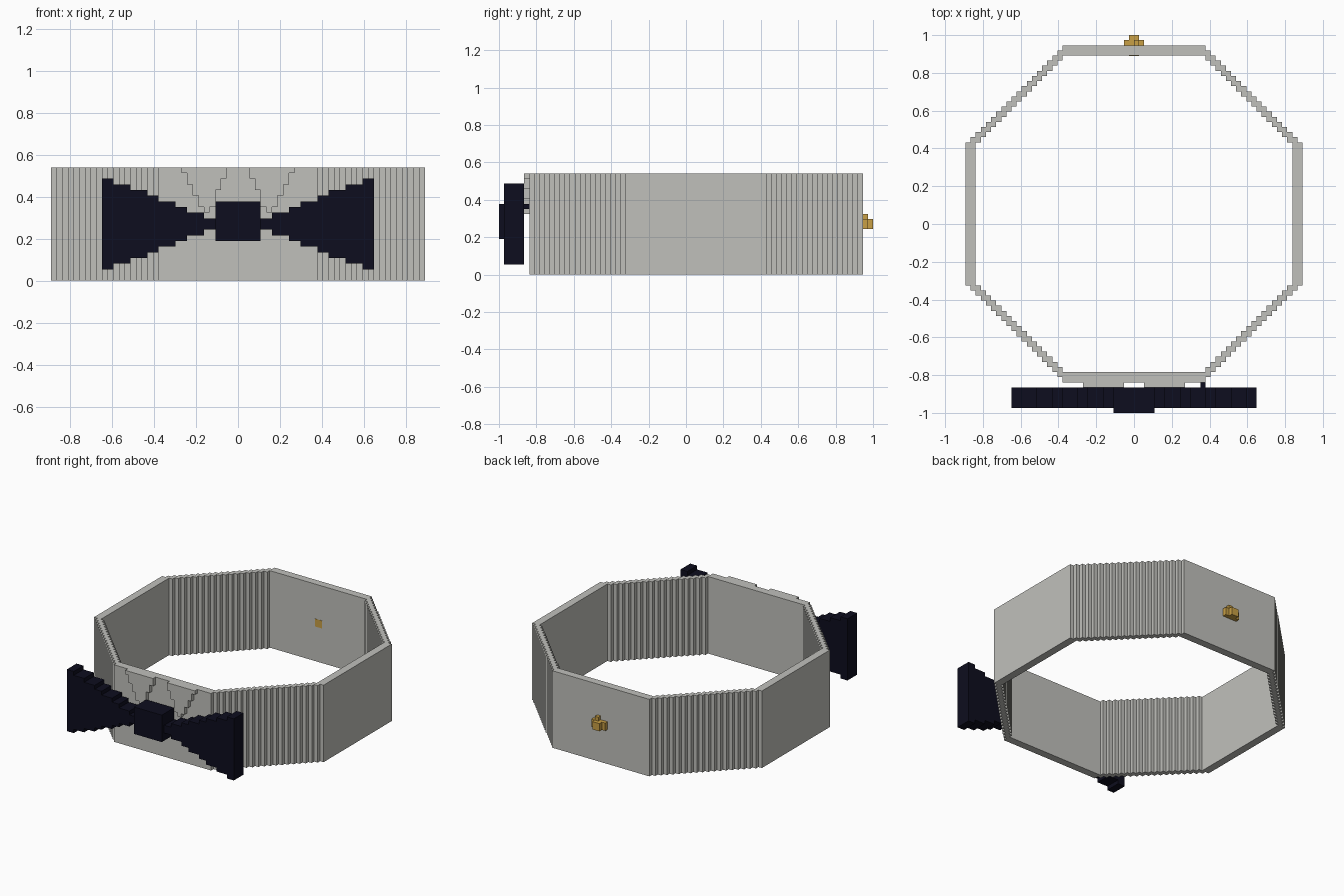
import bpy, bmesh
from mathutils import Vector

if "Cube" in bpy.data.objects:
    bpy.data.objects.remove(bpy.data.objects["Cube"])

V = 2 / 74  # size of one grid block


def material(name, rgb):
    m = bpy.data.materials.new(name)
    m.diffuse_color = (*rgb, 1)
    m.use_nodes = True
    m.node_tree.nodes["Principled BSDF"].inputs["Base Color"].default_value = m.diffuse_color
    return m


CLOTH = material("pale_grey", (0.53, 0.53, 0.50))
NAVY = material("dark_navy", (0.004, 0.004, 0.013))
GOLD = material("gold", (0.58, 0.35, 0.06))


def finish(name, bm, mat):
    bmesh.ops.recalc_face_normals(bm, faces=bm.faces)
    me = bpy.data.meshes.new(name)
    bm.to_mesh(me)
    bm.free()
    me.materials.append(mat)
    ob = bpy.data.objects.new(name, me)
    bpy.context.collection.objects.link(ob)
    return ob


def prism(name, profile, y0, y1, mat):
    """Extrude an (x, z) profile in block units from y0 to y1."""
    bm = bmesh.new()
    face = bm.faces.new([bm.verts.new((x * V, y0 * V, z * V)) for x, z in profile])
    new = bmesh.ops.extrude_face_region(bm, geom=[face])["geom"]
    verts = [g for g in new if isinstance(g, bmesh.types.BMVert)]
    bmesh.ops.translate(bm, verts=verts, vec=Vector((0, (y1 - y0) * V, 0)))
    return finish(name, bm, mat)


def box(name, x0, x1, y0, y1, z0, z1, mat):
    return prism(name, [(x0, z0), (x1, z0), (x1, z1), (x0, z1)], y0, y1, mat)


def ring_loop(top, steps):
    """Octagon with stepped diagonals, mirrored from one quarter, centred on y = 2."""
    q = [(14, top)]
    for i in range(steps):
        q += [(14 + i, top - 1 - i), (15 + i, top - 1 - i)]
    down = lambda pts: [(x, 4 - y) for x, y in reversed(pts)]
    right = q + down(q)
    return right + [(-x, y) for x, y in reversed(right)]


# Collar band: outer and inner stepped outlines filled and extruded
bm = bmesh.new()
edges = []
for pts in (ring_loop(35, 19), ring_loop(33, 17)):
    vs = [bm.verts.new((x * V, y * V, 0)) for x, y in pts]
    edges += [bm.edges.new((a, b)) for a, b in zip(vs, vs[1:] + vs[:1])]
bmesh.ops.triangle_fill(bm, edges=edges, use_beauty=True)
new = bmesh.ops.extrude_face_region(bm, geom=bm.faces[:])["geom"]
bmesh.ops.translate(bm, verts=[g for g in new if isinstance(g, bmesh.types.BMVert)],
                    vec=Vector((0, 0, 20 * V)))
finish("collar_band", bm, CLOTH)

# Stepped profiles: collar point (per layer, top down) and bow wing (x breaks)
OUTER = [10, 9, 9, 8, 8, 7, 7, 6]
INNER = [2, 2, 3, 3, 4, 4, 4, 5]
tip = []
for i, x in enumerate(OUTER):
    tip += [(x, 20 - i), (x, 19 - i)]
for i, x in reversed(list(enumerate(INNER))):
    tip += [(x, 19 - i), (x, 20 - i)]

BREAKS = [4, 6, 9, 11, 14, 16, 19, 22, 24]
upper = []
for h in range(8):
    upper += [(BREAKS[h], 11 + h), (BREAKS[h + 1], 11 + h)]
wing = upper + [(x, 20 - z) for x, z in reversed(upper)]

for side, s in (("left", -1), ("right", 1)):
    prism(side + "_collar_point", [(s * x, z) for x, z in tip], -32, -31, CLOTH)
    prism(side + "_bow_wing", [(s * x, z) for x, z in wing], -36, -32, NAVY)

# Bow knot and the small tab that holds the bow to the band
box("bow_knot", -4, 4, -37, -32, 7, 14, NAVY)
box("bow_tab", 13, 14, -32, -31, 13, 14, NAVY)

# Gold stud at the back, its shank passing through the band
box("stud_shank", -1, 1, 32.95, 37, 9, 11, GOLD)
box("stud_left_arm", -2, -1, 35, 36, 9, 11, GOLD)
box("stud_right_arm", 1, 2, 35, 36, 9, 11, GOLD)
box("stud_top", 0, 1, 35, 36, 11, 12, GOLD)
